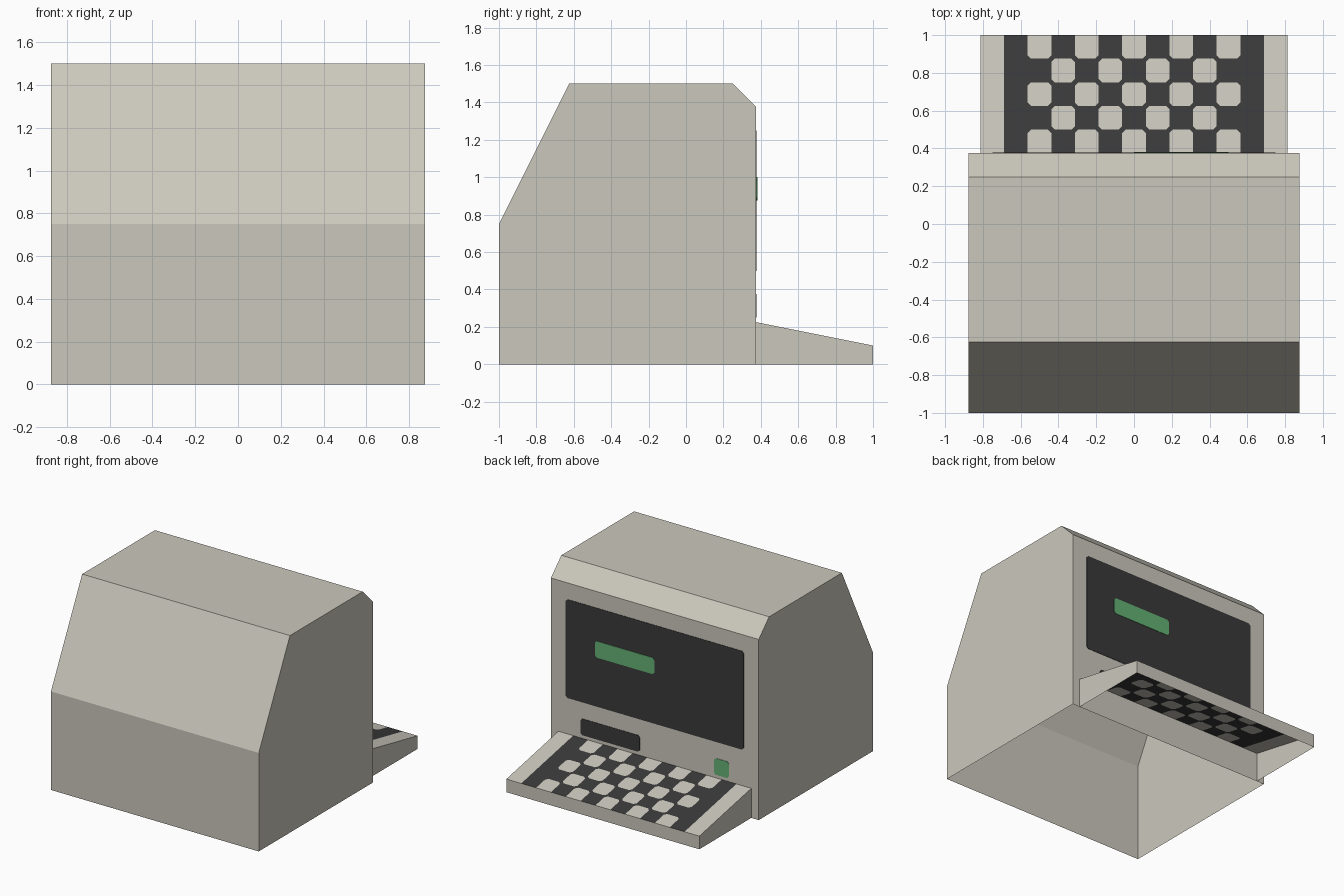
import bpy, bmesh, math
from mathutils import Vector

if "Cube" in bpy.data.objects:
    bpy.data.objects.remove(bpy.data.objects["Cube"])


def material(name, r, g, b):
    def lin(c):
        c /= 255
        return c / 12.92 if c <= 0.04045 else ((c + 0.055) / 1.055) ** 2.4
    m = bpy.data.materials.new(name)
    m.diffuse_color = (lin(r), lin(g), lin(b), 1)
    m.use_nodes = True
    m.node_tree.nodes["Principled BSDF"].inputs["Base Color"].default_value = m.diffuse_color
    return m


CASE = material("case_beige", 203, 200, 188)
DARK = material("dark_charcoal", 58, 58, 58)
GREEN = material("screen_green", 100, 178, 118)


def finish(name, bm, *mats):
    bmesh.ops.recalc_face_normals(bm, faces=bm.faces)
    me = bpy.data.meshes.new(name)
    bm.to_mesh(me)
    bm.free()
    for m in mats:
        me.materials.append(m)
    ob = bpy.data.objects.new(name, me)
    bpy.context.collection.objects.link(ob)
    return ob


def prism(points, offset):
    """Closed prism from an outline swept along offset."""
    bm = bmesh.new()
    face = bm.faces.new([bm.verts.new(p) for p in points])
    ext = bmesh.ops.extrude_face_region(bm, geom=[face], use_keep_orig=True)
    for v in ext["geom"]:
        if isinstance(v, bmesh.types.BMVert):
            v.co += Vector(offset)
    bmesh.ops.recalc_face_normals(bm, faces=bm.faces)
    return bm


# Main housing: side profile swept across the width, open underneath
profile = [(-1, 0), (-1, 0.75), (-0.625, 1.5), (0.25, 1.5), (0.375, 1.375), (0.375, 0)]
bm = prism([(-0.875, y, z) for y, z in profile], (1.75, 0, 0))
bottom = [f for f in bm.faces if all(v.co.z < 1e-4 for v in f.verts)]
bmesh.ops.delete(bm, geom=bottom, context="FACES")
finish("housing", bm, CASE)


# Painted panels on the keyboard side: thin plates with clipped corners
def plate(name, x0, x1, z0, z1, mat, y=0.375, thick=0.003, c=0.015):
    pts = [(x0 + c, z0), (x1 - c, z0), (x1, z0 + c), (x1, z1 - c),
           (x1 - c, z1), (x0 + c, z1), (x0, z1 - c), (x0, z0 + c)]
    finish(name, prism([(px, y, pz) for px, pz in pts], (0, thick, 0)), mat)


plate("screen", -0.75, 0.75, 0.5, 1.25, DARK)
plate("screen_readout", 0, 0.5, 0.875, 1, GREEN, thick=0.006)
plate("disk_slot", 0.125, 0.625, 0.25, 0.375, DARK)
plate("power_light", -0.625, -0.5, 0.25, 0.375, GREEN)

# Keyboard: sloped grid, chequered keys, walls dropped to the floor
bm = bmesh.new()
bmesh.ops.create_grid(bm, x_segments=13, y_segments=5, size=1)
for v in bm.verts:
    v.co.x *= 0.8125
    v.co.y = v.co.y * 0.3125 + 0.6875
    v.co.z = 0.225 - 0.2 * (v.co.y - 0.375)
for f in bm.faces:
    c = f.calc_center_median()
    col = math.floor((c.x + 0.8125) / 0.125)
    row = math.floor((c.y - 0.375) / 0.125)
    key = 2 <= col <= 10 and (col + row) % 2 == 0
    f.material_index = 0 if key or col in (0, 12) else 1
# clipped key corners
corners = [v for v in bm.verts if abs(v.co.x) < 0.6 and 0.4 < v.co.y < 0.95]
clipped = bmesh.ops.bevel(bm, geom=corners, offset=0.018, offset_type="OFFSET",
                          segments=1, profile=0.5, affect="VERTICES")
for f in clipped["faces"]:
    if len(f.verts) == 4 and f.calc_area() < 0.004:
        f.material_index = 1
# side and front walls
rim = [e for e in bm.edges if e.is_boundary and any(v.co.y > 0.376 for v in e.verts)]
walls = bmesh.ops.extrude_edge_only(bm, edges=rim)["geom"]
for g in walls:
    if isinstance(g, bmesh.types.BMVert):
        g.co.z = 0
    elif isinstance(g, bmesh.types.BMFace):
        g.material_index = 0
finish("keyboard", bm, CASE, DARK)
